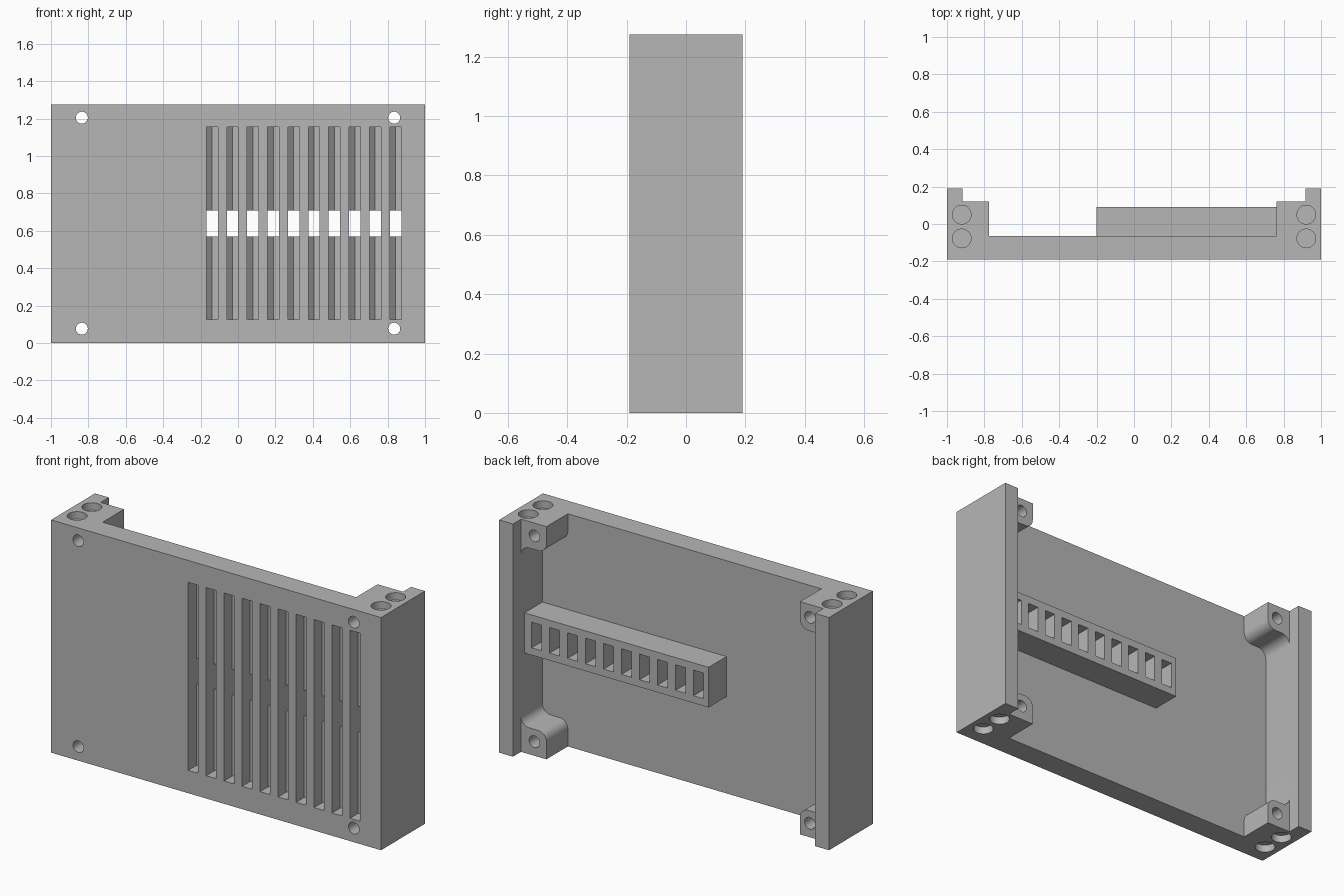
import bpy, bmesh, math
from mathutils import Vector

cube = bpy.data.objects.get("Cube")
if cube:
    bpy.data.objects.remove(cube, do_unlink=True)

H, FRONT, PLATE, LUG_Y, BACK = 1.275, -0.19, -0.065, 0.12, 0.19
WALL = 0.916

grey = bpy.data.materials.new("plain_grey")
grey.use_nodes = True
grey.diffuse_color = (0.47, 0.47, 0.47, 1)
grey.node_tree.nodes["Principled BSDF"].inputs["Base Color"].default_value = (0.47, 0.47, 0.47, 1)


def prism(name, pts, axis, lo, hi):
    """Extrude a 2D outline along y (outline in xz) or z (outline in xy)."""
    def place(p, d):
        return (p[0], d, p[1]) if axis == "y" else (p[0], p[1], d)
    bm = bmesh.new()
    face = bm.faces.new([bm.verts.new(place(p, lo)) for p in pts])
    ext = bmesh.ops.extrude_face_region(bm, geom=[face])
    verts = [g for g in ext["geom"] if isinstance(g, bmesh.types.BMVert)]
    bmesh.ops.translate(bm, verts=verts, vec=Vector(place((0, 0), hi - lo)))
    bmesh.ops.recalc_face_normals(bm, faces=bm.faces)
    mesh = bpy.data.meshes.new(name)
    bm.to_mesh(mesh)
    bm.free()
    mesh.materials.append(grey)
    ob = bpy.data.objects.new(name, mesh)
    bpy.context.collection.objects.link(ob)
    return ob


def rect(x0, x1, v0, v1):
    return [(x0, v0), (x1, v0), (x1, v1), (x0, v1)]


def arc(cx, cy, r, a0, a1, n):
    angles = [math.radians(a0 + (a1 - a0) * i / n) for i in range(n + 1)]
    return [(cx + r * math.cos(a), cy + r * math.sin(a)) for a in angles]


def circle(cx, cy, r, n=32):
    return arc(cx, cy, r, 0, 360, n)[:-1]


def combine(body, other, operation):
    other.hide_render = True
    mod = body.modifiers.new(operation.lower(), "BOOLEAN")
    mod.operation, mod.solver, mod.object = operation, "EXACT", other
    bpy.context.view_layer.objects.active = body
    bpy.ops.object.modifier_apply(modifier=mod.name)
    bpy.data.objects.remove(other, do_unlink=True)


# Channel: front plate with a side wall at each end
panel = prism("vented_panel", [
    (-1, FRONT), (1, FRONT), (1, BACK), (WALL, BACK),
    (WALL, PLATE), (-WALL, PLATE), (-WALL, BACK), (-1, BACK)], "z", 0, H)

# Ribbed connector bar on the back
bar = prism("back_bar", rect(-0.2, 0.95, 0.53, 0.75), "z", 0, 1)
bpy.data.objects.remove(bar, do_unlink=True)
combine(panel, prism("back_bar", rect(-0.2, 0.95, 0.53, 0.75), "y", -0.1, 0.09), "UNION")

# Corner lugs: rounded inner corner, fillet into the side wall
LUG_H, ROUND = 0.145, 0.05
for side, inner in ((-1, 0.775), (1, 0.762)):
    outline = [(0.96, 0), (inner, 0)]
    outline += arc(inner + ROUND, LUG_H - ROUND, ROUND, 180, 90, 8)
    outline += arc(WALL - ROUND, LUG_H + ROUND, ROUND, -90, 0, 8)
    outline += [(0.96, LUG_H + ROUND)]
    for top in (False, True):
        pts = [(side * x, H - z if top else z) for x, z in outline]
        combine(panel, prism("corner_lug", pts, "y", -0.12, LUG_Y), "UNION")

# Vent slots: blind pockets with a sloped floor, open through the bar
for i in range(10):
    x = -0.169 + i * 0.109
    w = 0.061
    pocket = [(x, -0.3), (x + w, -0.3), (x + w, -0.09), (x + w / 2, -0.09), (x, -0.12)]
    combine(panel, prism("slot_cutter", pocket, "z", 0.125, 1.155), "DIFFERENCE")
    combine(panel, prism("slot_cutter", rect(x, x + w, 0.57, 0.71), "y", -0.25, 0.2), "DIFFERENCE")

# Screw holes through the lugs, and shallow round sockets in both ends
for side in (-1, 1):
    for z in (0.077, H - 0.07):
        combine(panel, prism("screw_cutter", circle(side * 0.835, z, 0.032), "y", -0.3, 0.3), "DIFFERENCE")
    for y in (0.05, -0.077):
        for lo, hi in ((-0.1, 0.04), (H - 0.04, H + 0.1)):
            combine(panel, prism("socket_cutter", circle(side * 0.921, y, 0.05), "z", lo, hi), "DIFFERENCE")

bpy.ops.object.select_all(action="DESELECT")
panel.select_set(True)
bpy.context.view_layer.objects.active = panel
bpy.ops.object.shade_smooth_by_angle(angle=math.radians(30))
